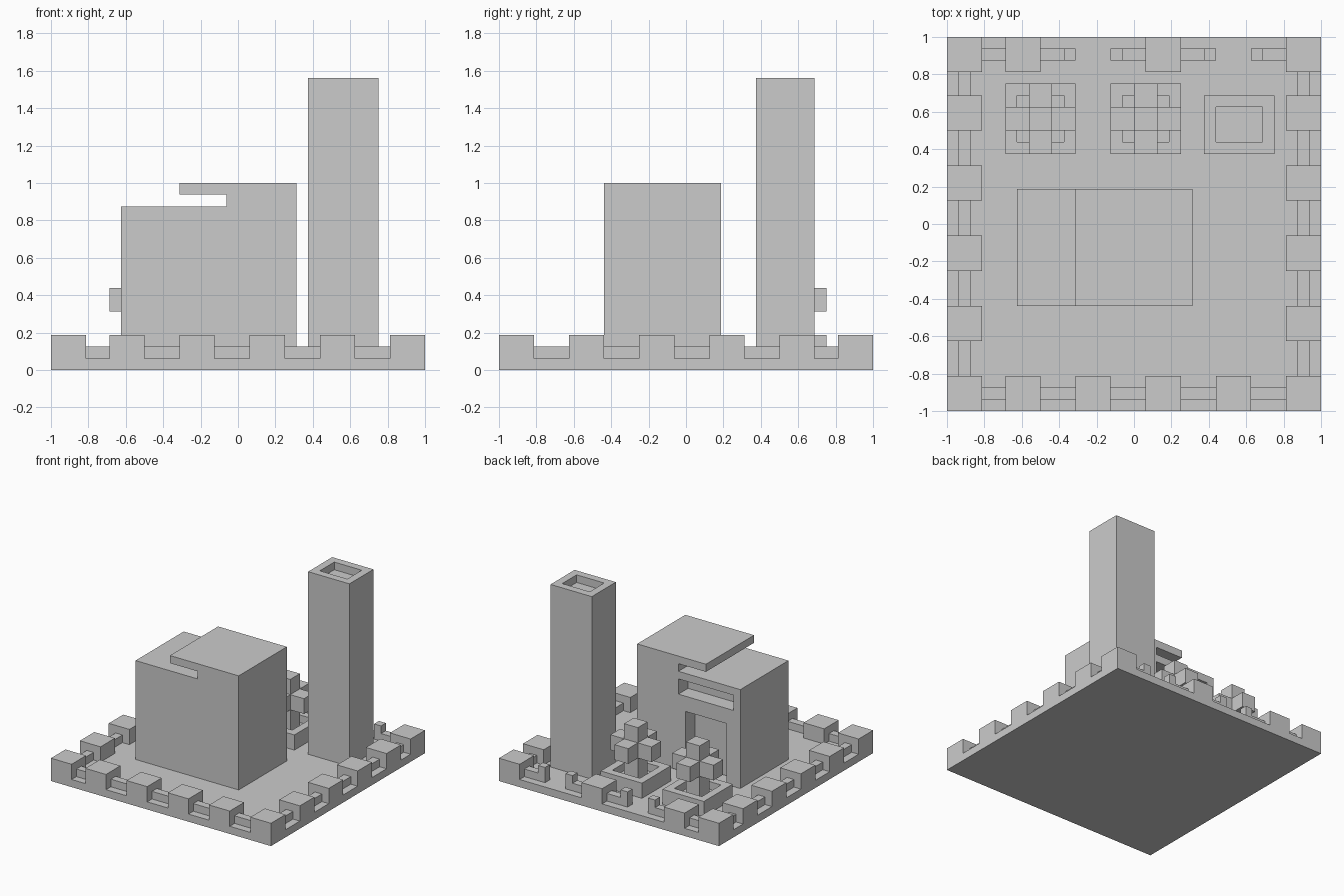
import bpy
import bmesh

U = 1 / 16  # one building unit

if "Cube" in bpy.data.objects:
    bpy.data.objects.remove(bpy.data.objects["Cube"], do_unlink=True)

stone = bpy.data.materials.new("light_grey")
stone.use_nodes = True
GREY = (0.6, 0.6, 0.6, 1)
stone.diffuse_color = GREY
stone.node_tree.nodes["Principled BSDF"].inputs["Base Color"].default_value = GREY


def finish(name, bm):
    bmesh.ops.recalc_face_normals(bm, faces=bm.faces)
    mesh = bpy.data.meshes.new(name)
    bm.to_mesh(mesh)
    bm.free()
    mesh.materials.append(stone)
    obj = bpy.data.objects.new(name, mesh)
    bpy.context.scene.collection.objects.link(obj)
    return obj


def extrude(name, profile, y0, y1):
    """Extrude an (x, z) outline along y."""
    bm = bmesh.new()
    face = bm.faces.new([bm.verts.new((x * U, y0 * U, z * U)) for x, z in profile])
    out = bmesh.ops.extrude_face_region(bm, geom=[face])["geom"]
    verts = [g for g in out if isinstance(g, bmesh.types.BMVert)]
    bmesh.ops.translate(bm, verts=verts, vec=(0, (y1 - y0) * U, 0))
    return finish(name, bm)


def box(name, x, y, z):
    return extrude(name, [(x[0], z[0]), (x[1], z[0]), (x[1], z[1]), (x[0], z[1])], *y)


def carve(obj, x, y, z):
    """Cut a box-shaped recess out of an object."""
    cutter = box("cutter", x, y, z)
    cutter.hide_render = True
    mod = obj.modifiers.new("recess", "BOOLEAN")
    mod.operation = "DIFFERENCE"
    mod.solver = "EXACT"
    mod.object = cutter
    bpy.context.view_layer.objects.active = obj
    bpy.ops.object.modifier_apply(modifier=mod.name)
    bpy.data.objects.remove(cutter, do_unlink=True)


# Ground slab
box("ground_slab", (-16, 16), (-16, 16), (0, 1))

# Front wall: blocks joined by a low rail
front = [-16, -11, -5, 1, 7, 13]
for x in front:
    box("front_block", (x, x + 3), (-16, -13), (1, 3))
for a, b in zip(front, front[1:]):
    box("front_rail", (a + 3, b), (-15, -14), (1, 2))

# Side walls, mirrored; the front corner blocks already stand
side = [-16, -10, -4, 2, 8, 13]
for name, s in (("left", 1), ("right", -1)):
    for y in side[1:]:
        box(name + "_block", sorted((13 * s, 16 * s)), (y, y + 3), (1, 3))
    for a, b in zip(side, side[1:]):
        box(name + "_rail", sorted((14 * s, 15 * s)), (a + 3, b), (1, 2))

# Back wall with two openings flanked by small posts
for x in (-11, 1):
    box("back_block", (x, x + 3), (13, 16), (1, 3))
for a, b in ((-13, -11), (-8, -6), (-1, 1), (4, 6), (11, 13)):
    box("back_rail", (a, b), (14, 15), (1, 2))
for x in (-6, -2, 6, 10):
    box("gate_post", (x, x + 1), (14, 15), (1, 3))

# House with an overhanging roof slab, door and window recesses
house = extrude("house", [(-10, 1), (5, 1), (5, 16), (-5, 16), (-5, 15),
                          (-1, 15), (-1, 14), (-10, 14)], -7, 3)
carve(house, (-8, -2), (1, 4), (0, 9))
carve(house, (-9, -1), (1, 4), (11, 13))

# Tower with a sunken top
tower = box("tower", (6, 12), (6, 11), (1, 25))
carve(tower, (7, 11), (7, 10), (24, 26))

# Trees in square planters
for x in (-11, -2):
    planter = box("planter", (x, x + 6), (6, 12), (1, 3))
    carve(planter, (x + 1, x + 5), (7, 11), (2, 4))
    box("trunk", (x + 2, x + 4), (8, 10), (2, 5))
    box("foliage_middle", (x + 2, x + 4), (6, 12), (5, 7))
    for side_x in (x, x + 4):
        box("foliage_side", (side_x, side_x + 2), (8, 10), (5, 7))
    box("foliage_top", (x + 2, x + 4), (8, 10), (7, 9))
